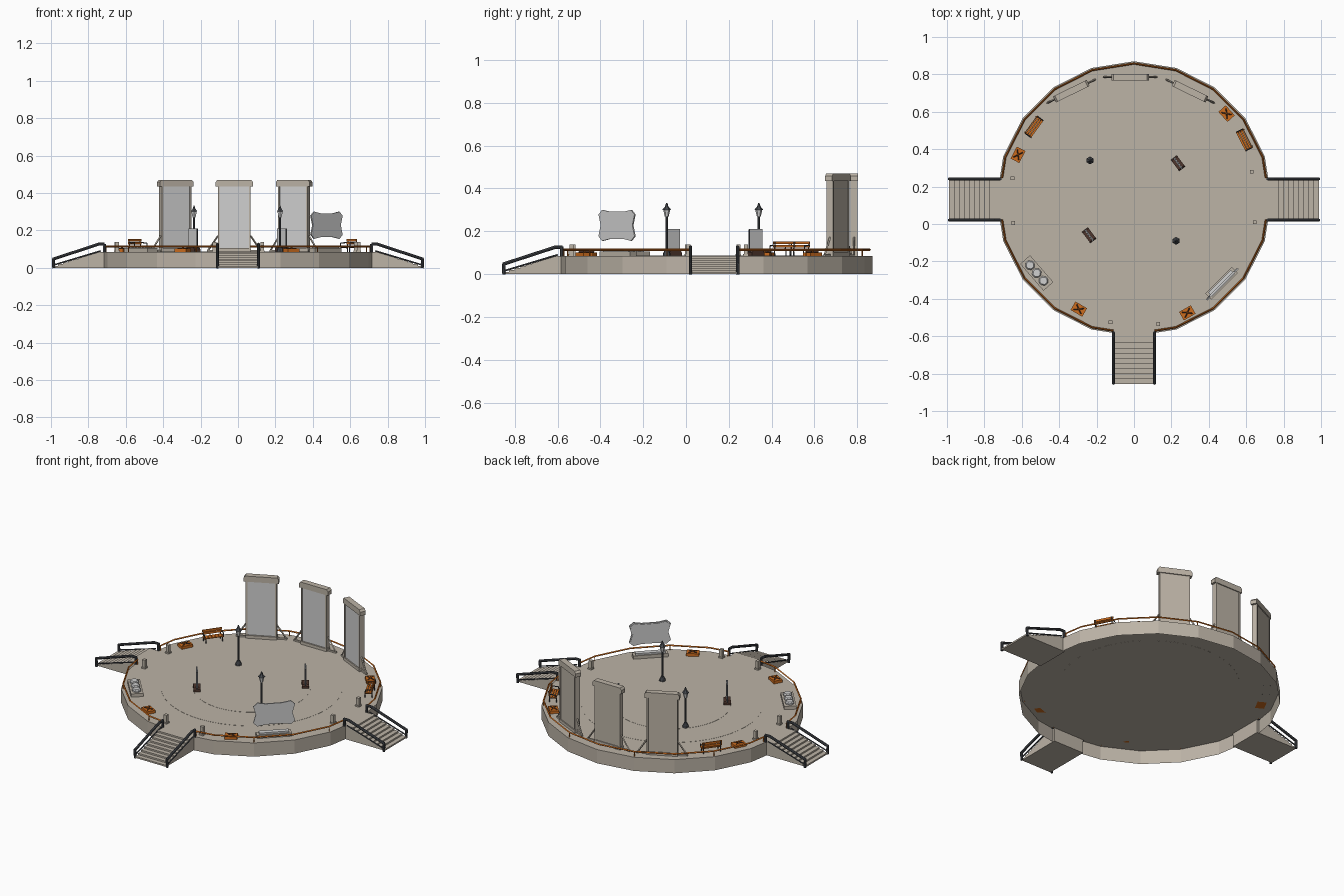
import bpy, bmesh, math
from mathutils import Matrix, Vector

if "Cube" in bpy.data.objects:
    bpy.data.objects.remove(bpy.data.objects["Cube"])

def srgb(*c):
    return tuple((v / 255 / 12.92) if v < 11 else ((v / 255 + .055) / 1.055) ** 2.4 for v in c) + (1,)

def material(name, *c):
    m = bpy.data.materials.new(name)
    m.diffuse_color = srgb(*c)
    m.use_nodes = True
    m.node_tree.nodes["Principled BSDF"].inputs["Base Color"].default_value = m.diffuse_color
    return m

STONE = material("beige stone", 188, 179, 166)
GREY = material("light grey", 208, 208, 208)
METAL = material("dark metal", 70, 73, 78)
WOOD = material("orange wood", 204, 108, 30)
BROWN = material("dark brown", 78, 54, 45)
DECK, CY, R = .085, .135, .735
ID = Matrix.Identity(4)

def place(x, y, deg=0, z=0):
    return Matrix.Translation((x, y, z)) @ Matrix.Rotation(math.radians(deg), 4, 'Z')

def finish(name, bm, mat, M=ID):
    me = bpy.data.meshes.new(name)
    bmesh.ops.recalc_face_normals(bm, faces=bm.faces)
    bm.transform(M)
    bm.to_mesh(me)
    bm.free()
    me.materials.append(mat)
    ob = bpy.data.objects.new(name, me)
    bpy.context.collection.objects.link(ob)
    return ob

def box(name, lo, hi, mat, M=ID):
    bm = bmesh.new()
    bmesh.ops.create_cube(bm, size=1)
    for v in bm.verts:
        v.co = [(a + b) / 2 + c * (b - a) for a, b, c in zip(lo, hi, v.co)]
    return finish(name, bm, mat, M)

def prism(name, pts, y0, y1, mat, M=ID):
    """Extrude an XZ outline along Y."""
    bm = bmesh.new()
    f = bm.faces.new([bm.verts.new((x, y0, z)) for x, z in pts])
    g = bmesh.ops.extrude_face_region(bm, geom=[f])['geom']
    bmesh.ops.translate(bm, vec=(0, y1 - y0, 0), verts=[e for e in g if isinstance(e, bmesh.types.BMVert)])
    return finish(name, bm, mat, M)

def tube(name, pts, r, mat, M=ID, seg=6):
    """Round bar through a list of points."""
    bm = bmesh.new()
    for a, b in zip(pts, pts[1:]):
        a, b = Vector(a), Vector(b)
        d = b - a
        m = Matrix.Translation((a + b) / 2) @ d.to_track_quat('Z', 'Y').to_matrix().to_4x4()
        bmesh.ops.create_cone(bm, cap_ends=True, segments=seg, radius1=r, radius2=r,
                              depth=d.length + r * .6, matrix=m)
    return finish(name, bm, mat, M)

def lathe(name, prof, mat, M=ID, seg=8):
    """Stack of cone sections from (radius, z) pairs."""
    bm = bmesh.new()
    for (r0, z0), (r1, z1) in zip(prof, prof[1:]):
        bmesh.ops.create_cone(bm, cap_ends=True, segments=seg, radius1=r0, radius2=r1, depth=z1 - z0,
                              matrix=Matrix.Translation((0, 0, (z0 + z1) / 2)))
    return finish(name, bm, mat, M)

def ring(r, deg, z):
    a = math.radians(deg)
    k = r if deg % 18 == 0 else r * math.cos(math.radians(9))
    return (k * math.cos(a), CY + k * math.sin(a), z)

# round platform: 20-sided wall and deck, open underneath
bm = bmesh.new()
top = [bm.verts.new(ring(R, i * 18, DECK)) for i in range(20)]
low = [bm.verts.new(ring(R, i * 18, 0)) for i in range(20)]
bm.faces.new(top)
for i in range(20):
    j = (i + 1) % 20
    bm.faces.new((low[i], low[j], top[j], top[i]))
finish("platform", bm, STONE)
# low paving discs
for r, h in ((.51, .001), (.33, .002)):
    lathe("paving_disc", [(r, DECK - .0005), (r, DECK + h)], STONE, place(0, CY), 48)

# perimeter rail with posts, broken at the three stairs
for a0, a1 in ((9, 171), (189, 261), (279, 351)):
    angs = [a0] + [a for a in range(0, 360, 18) if a0 < a < a1] + [a1]
    tube("perimeter_rail", [ring(R - .012, a, .114) for a in angs], .005, WOOD, seg=4)
    for a in angs[::2]:
        tube("rail_post", [ring(R - .012, a, DECK), ring(R - .012, a, .114)], .003, WOOD, seg=4)

# three stairs with handrails
N, OUT, IN = 9, .99, .745
for deg in (0, 180, 270):
    M = place(0, CY - (.004 if deg != 270 else 0), deg)
    pts = [(R - .03, 0), (OUT, 0)]
    for i in range(N):
        x, z = OUT - i * (OUT - IN) / N, DECK * (i + 1) / N
        pts += [(x, z), (OUT - (i + 1) * (OUT - IN) / N, z)]
    pts.append((R - .03, DECK))
    prism("stairs", pts, -.105, .105, STONE, M)
    for y in (-.11, .11):
        tube("handrail", [(.985, y, 0), (.987, y, .047), (.745, y, .126), (.715, y, .126), (.715, y, DECK)],
             .008, METAL, M, 8)
        tube("lower_rail", [(.985, y, .015), (.735, y, .09)], .004, METAL, M)

# three tall display panels at the back
for x, y, deg in ((-.335, .71, 26), (-.02, .785, 0), (.3, .71, -26)):
    M = place(x, y, deg)
    box("panel_body", (-.08, -.008, DECK), (.08, .012, .44), STONE, M)
    box("panel_screen", (-.078, -.013, .105), (.078, -.007, .435), GREY, M)
    box("panel_base", (-.09, -.018, DECK), (.09, .018, .103), STONE, M)
    prism("panel_cap", [(-.1, .435), (-.1, .458), (-.09, .47), (.09, .47), (.1, .458), (.1, .435)],
          -.018, .018, STONE, M)
    for s in (-1, 1):
        box("panel_side", (s * .083 - .005, -.016, DECK), (s * .083 + .005, .016, .44), STONE, M)
        tube("panel_strut", [(s * .088, 0, .17), (s * .142, 0, .09)], .005, STONE, M, 4)
        box("strut_foot", (s * .115 - .03, -.005, DECK), (s * .115 + .03, .005, .094), STONE, M)

# floating board with pinched outline above a plinth
M = place(.473, -.322, 45)
q = [(0, .85), (.1, 1), (.3, .94), (.7, .94), (.9, 1), (1, .85), (.94, .5)]
q += [(1 - u, 1 - v) for u, v in q]
prism("board", [((u - .5) * .238, .155 + v * .145) for u, v in q], -.004, .004, GREY, M)
prism("board_back", [((u - .5) * .225, .16 + v * .135) for u, v in q], .004, .008, GREY, M)
box("board_plinth", (-.1, -.015, DECK), (.1, .03, .105), STONE, M)
box("plinth_top", (-.085, -.008, .105), (.085, .023, .115), GREY, M)

# lamp posts
for x, y in ((-.235, .34), (.225, -.09)):
    M = place(x, y)
    lathe("lamp_foot", [(.019, DECK), (.017, .098), (.008, .115)], METAL, M)
    lathe("lamp_pole", [(.006, .1), (.005, .268)], METAL, M)
    lathe("lamp_glass", [(.009, .268), (.017, .303)], GREY, M, 6)
    lathe("lamp_roof", [(.021, .3), (.008, .316), (.003, .332)], METAL, M, 6)

# thin information slabs on brown feet
for x, y in ((.235, .325), (-.24, -.06)):
    M = place(x, y, -53)
    prism("slab_foot", [(-.037, DECK), (.037, DECK), (.037, .1), (.03, .108), (-.03, .108), (-.037, .1)],
          -.02, .02, BROWN, M)
    box("slab_frame", (-.038, -.003, .1), (.038, .003, .208), METAL, M)
    for s in (-1, 1):
        box("slab_face", (-.036, s * .0035 - .0015, .11), (.036, s * .0035 + .0015, .21), GREY, M)

# bollards beside the stairs
for x, y in ((-.65, .245), (-.645, .005), (.63, .28), (.645, .01), (-.125, -.525), (.13, -.535)):
    box("bollard_foot", (-.013, -.013, DECK), (.013, .013, .093), STONE, place(x, y))
    box("bollard", (-.01, -.01, DECK), (.01, .01, .138), STONE, place(x, y))

# low wooden boxes with crossed bars
for x, y, deg in ((-.62, .37, 62), (.495, .59, -48), (-.295, -.455, -30), (.285, -.475, 30)):
    M = place(x, y, deg)
    box("low_table", (-.036, -.026, DECK), (.036, .026, .102), WOOD, M)
    for s in (-1, 1):
        tube("crossed_bar", [(-.022, s * .016, .104), (.022, -s * .016, .104)], .003, BROWN, M, 4)
    lathe("table_knob", [(.007, .102), (.003, .113)], WOOD, M, 6)

# benches: slatted seat and back, dark frames, back side outward (+y)
for x, y, deg in ((-.535, .52, 54), (.59, .45, -63)):
    M = place(x, y, deg)
    h = .058
    for i in range(3):
        box("bench_seat_slat", (-h, -.022 + i * .013, .112), (h, -.011 + i * .013, .117), WOOD, M)
    for i in range(2):
        box("bench_back_slat", (-h, .017, .124 + i * .016), (h, .022, .137 + i * .016), WOOD, M)
    for s in (-1, 1):
        tube("bench_frame", [(s * .05, -.02, DECK), (s * .05, -.02, .11), (s * .05, .018, .11),
                             (s * .05, .024, .15)], .003, METAL, M, 4)
        tube("bench_back_leg", [(s * .05, .018, .11), (s * .05, .02, DECK)], .003, METAL, M, 4)
        tube("bench_arm", [(s * .056, -.02, .11), (s * .056, -.018, .132), (s * .056, .02, .135)], .003, METAL, M, 4)

# stone seat with three cushions
M = place(-.52, -.262, -49)
box("stone_seat", (-.095, -.035, DECK), (.095, .035, .105), STONE, M)
for i in (-1, 0, 1):
    lathe("cushion", [(.026, .104), (.026, .113), (.02, .12)], GREY, M @ place(i * .055, 0, 22.5), 8)
